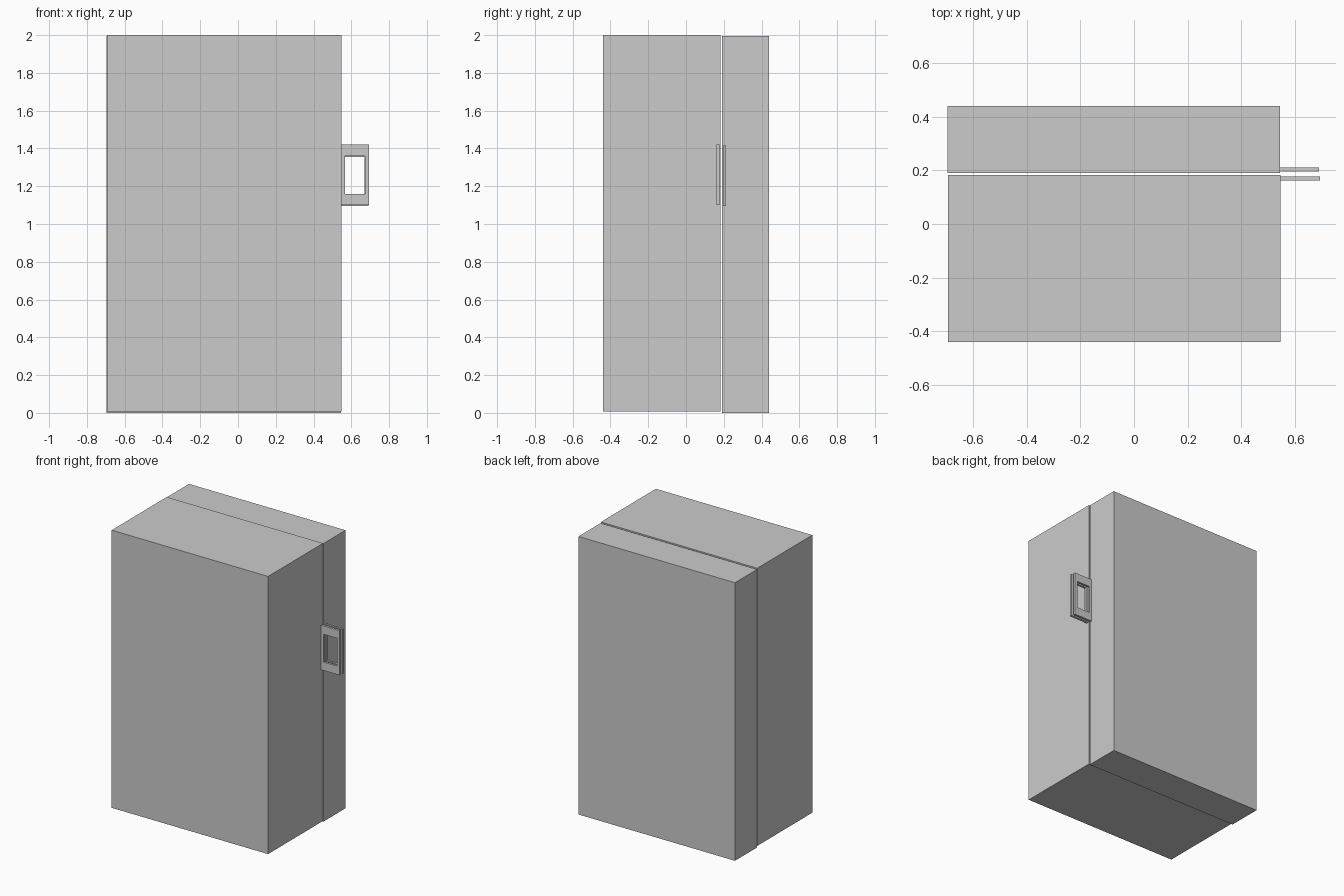
import bpy, bmesh

if "Cube" in bpy.data.objects:
    bpy.data.objects.remove(bpy.data.objects["Cube"])


def finish(bm, name):
    bmesh.ops.recalc_face_normals(bm, faces=bm.faces)
    mesh = bpy.data.meshes.new(name)
    bm.to_mesh(mesh)
    bm.free()
    obj = bpy.data.objects.new(name, mesh)
    bpy.context.collection.objects.link(obj)
    return obj


def box(name, lo, hi):
    bm = bmesh.new()
    bmesh.ops.create_cube(bm, size=1)
    for v in bm.verts:
        v.co = [a + (c + 0.5) * (b - a) for a, b, c in zip(lo, hi, v.co)]
    return finish(bm, name)


def frame(name, outer, inner, y0, y1):
    """Rectangular ring in the xz plane; rectangles are (x0, z0, x1, z1)."""
    bm = bmesh.new()
    rings = []
    for x0, z0, x1, z1 in (outer, inner):
        rings.append([bm.verts.new((x, y0, z))
                      for x, z in ((x0, z0), (x1, z0), (x1, z1), (x0, z1))])
    a, b = rings
    faces = [bm.faces.new((a[i], a[(i + 1) % 4], b[(i + 1) % 4], b[i]))
             for i in range(4)]
    ext = bmesh.ops.extrude_face_region(bm, geom=faces, use_keep_orig=True)
    moved = [g for g in ext["geom"] if isinstance(g, bmesh.types.BMVert)]
    bmesh.ops.translate(bm, verts=moved, vec=(0, y1 - y0, 0))
    return finish(bm, name)


# Two halves of the case with a thin open seam between them
box("case_body", (-0.694, -0.44, 0.008), (0.547, 0.183, 2.0))
box("case_lid", (-0.697, 0.191, 0.0), (0.545, 0.44, 1.995))

# Matching flat grip handles, one on each half
for part, y0, y1, dx, dz in (("body", 0.162, 0.178, 0.0, 0.0),
                             ("lid", 0.196, 0.211, -0.003, -0.004)):
    frame(part + "_handle",
          (0.54, 1.10 + dz, 0.694 + dx, 1.42 + dz),
          (0.566 + dx, 1.16 + dz, 0.672 + dx, 1.36 + dz), y0, y1)
